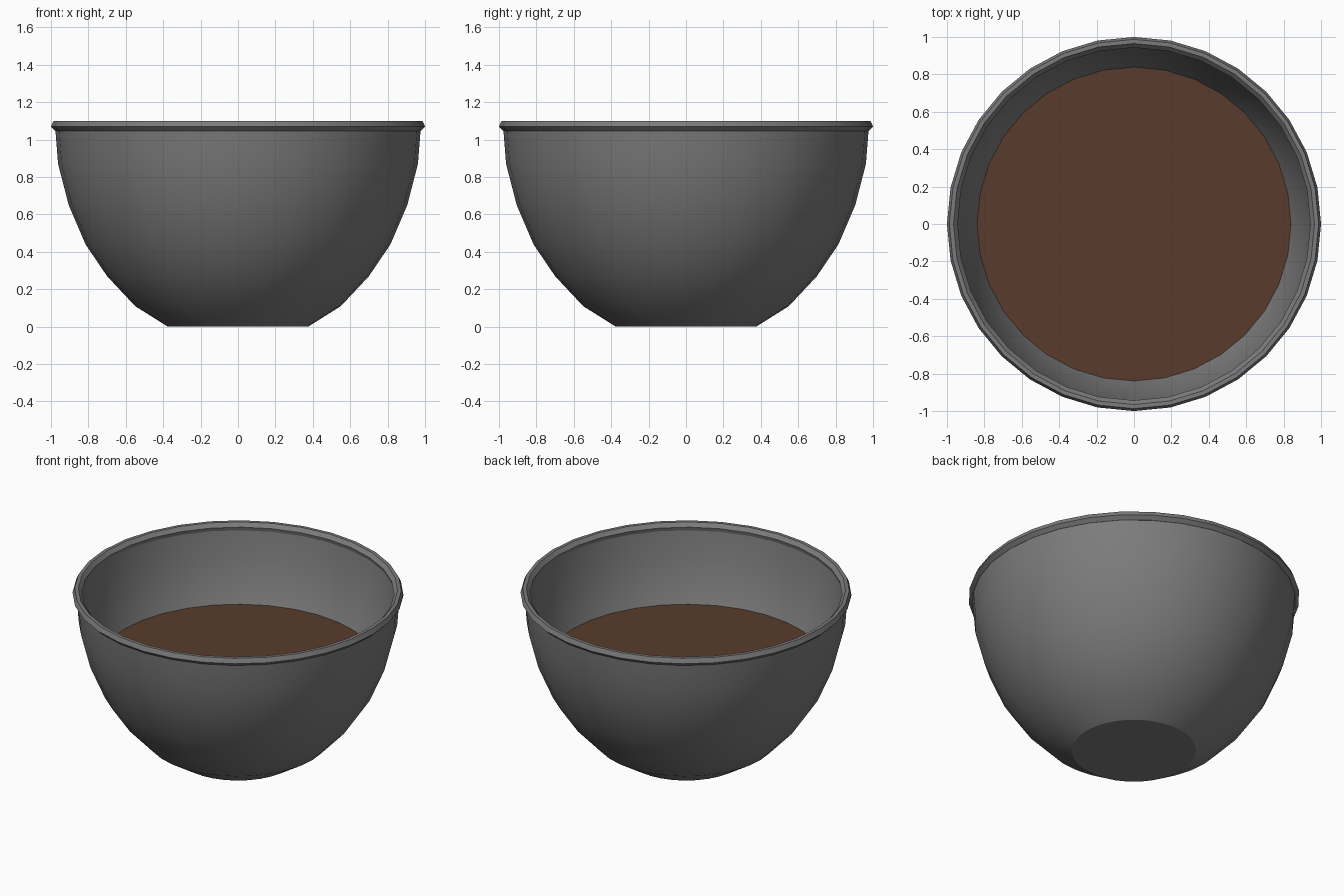
import bpy, bmesh
from math import cos, sin, pi, radians

if "Cube" in bpy.data.objects:
    bpy.data.objects.remove(bpy.data.objects["Cube"])

SEG = 32

def material(name, color):
    mat = bpy.data.materials.new(name)
    mat.diffuse_color = (*color, 1)
    mat.use_nodes = True
    mat.node_tree.nodes["Principled BSDF"].inputs["Base Color"].default_value = mat.diffuse_color
    return mat

def lathe(name, profile, mat, closed=False, smooth=30):
    """Revolve an (r, z) profile about z; r = 0 points become poles."""
    bm = bmesh.new()
    rings = []
    for r, z in profile:
        if r == 0:
            rings.append([bm.verts.new((0, 0, z))] * SEG)
        else:
            rings.append([bm.verts.new((r * cos(2 * pi * i / SEG), r * sin(2 * pi * i / SEG), z))
                          for i in range(SEG)])
    pairs = list(zip(rings, rings[1:]))
    if closed:
        pairs.append((rings[-1], rings[0]))
    for a, b in pairs:
        for i in range(SEG):
            j = (i + 1) % SEG
            bm.faces.new(list(dict.fromkeys((a[i], a[j], b[j], b[i]))))
    bmesh.ops.recalc_face_normals(bm, faces=bm.faces)
    mesh = bpy.data.meshes.new(name)
    bm.to_mesh(mesh)
    bm.free()
    mesh.materials.append(mat)
    obj = bpy.data.objects.new(name, mesh)
    bpy.context.collection.objects.link(obj)
    bpy.ops.object.select_all(action='DESELECT')
    obj.select_set(True)
    bpy.context.view_layer.objects.active = obj
    bpy.ops.object.shade_smooth_by_angle(angle=radians(smooth))
    return obj

grey = material("dark_grey", (0.2, 0.2, 0.2))
brown = material("soil_brown", (0.1, 0.043, 0.025))

# Bowl: outer wall up, then inner wall back down
outer = [(0, 0), (0.375, 0), (0.55, 0.11), (0.70, 0.27), (0.815, 0.44),
         (0.905, 0.65), (0.962, 0.87), (0.977, 1.06)]
inner = [(0.95, 1.06), (0.925, 0.87), (0.862, 0.66), (0.775, 0.47),
         (0.66, 0.31), (0.52, 0.16), (0.36, 0.06), (0, 0.06)]
lathe("bowl", outer + inner, grey)

# Rolled lip
lathe("rim", [(0.977, 1.047), (1.0, 1.07), (0.987, 1.10), (0.965, 1.10),
              (0.943, 1.075), (0.95, 1.047)], grey, closed=True)

# Soil filling the lower part
soil = lathe("soil", [(0, 0.61), (0.84, 0.61)], brown)
for p in soil.data.polygons:
    if p.normal.z < 0:
        p.flip()
